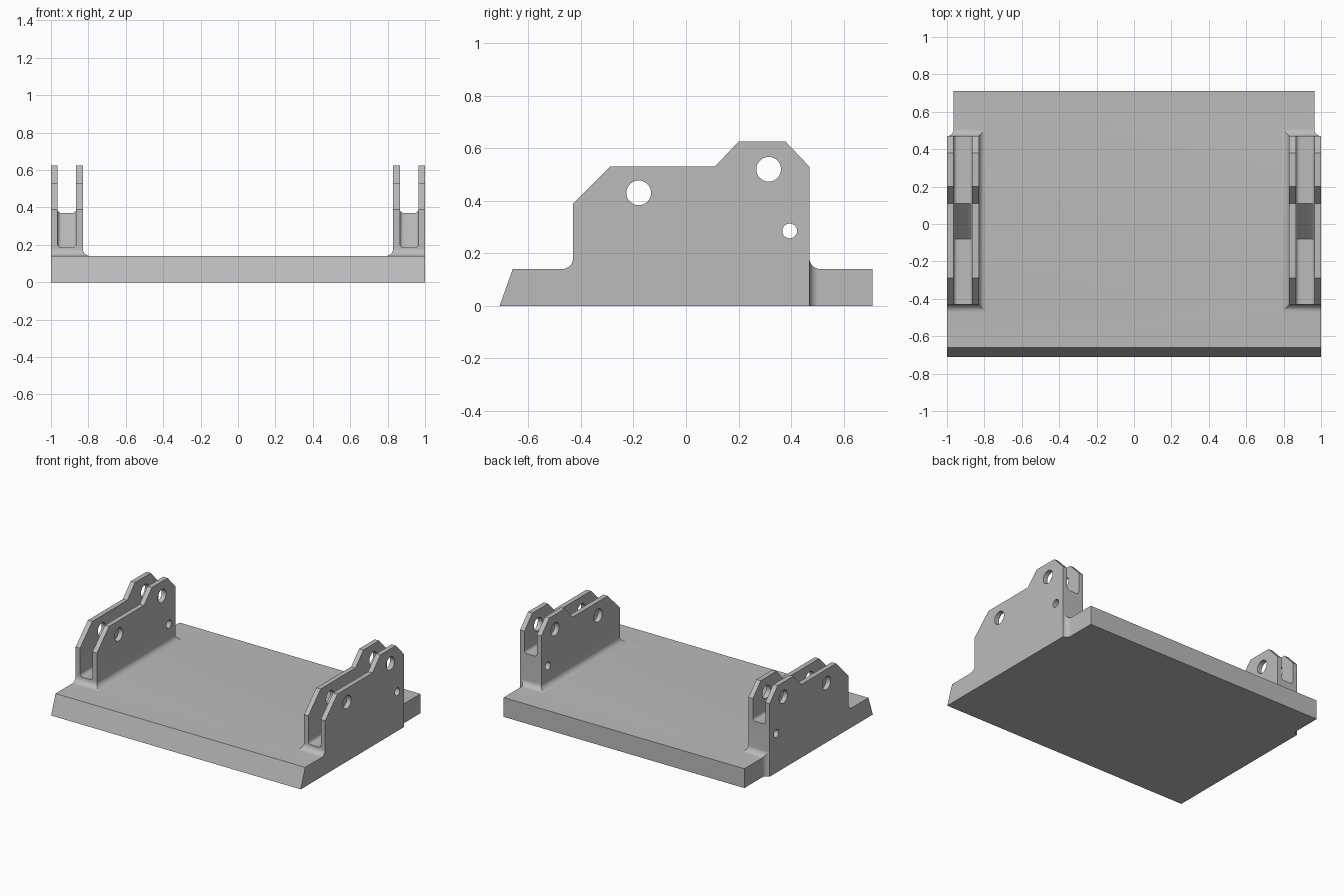
import bpy, bmesh
from math import sin, cos, pi, radians

cube = bpy.data.objects.get("Cube")
if cube:
    bpy.data.objects.remove(cube, do_unlink=True)

# Main dimensions
PLATE_TOP, FILLET, WALL = 0.14, 0.042, 0.035
INNER, OUTER = 0.83, 1.0
FRONT, BACK = -0.43, 0.47
ARC = [i * pi / 20 for i in range(11)]

grey = bpy.data.materials.new("plain grey")
grey.use_nodes = True
grey.diffuse_color = (0.5, 0.5, 0.5, 1)
grey.node_tree.nodes["Principled BSDF"].inputs["Base Color"].default_value = (0.5, 0.5, 0.5, 1)


def loft(name, rings, rounded=0):
    """Closed solid through equal-length rings; can round its underside edges."""
    bm = bmesh.new()
    loops = [[bm.verts.new(p) for p in ring] for ring in rings]
    n = len(loops[0])
    bm.faces.new(loops[0])
    bm.faces.new(loops[-1])
    for a, b in zip(loops, loops[1:]):
        for i in range(n):
            j = (i + 1) % n
            bm.faces.new((a[i], a[j], b[j], b[i]))
    bmesh.ops.recalc_face_normals(bm, faces=bm.faces)
    if rounded:
        edges = [e for e in bm.edges
                 if abs(e.verts[0].co.x - e.verts[1].co.x) < 1e-5
                 and any(f.normal.z < -0.1 for f in e.link_faces)]
        bmesh.ops.bevel(bm, geom=edges, offset=rounded, segments=6,
                        profile=0.5, affect='EDGES')
        bmesh.ops.recalc_face_normals(bm, faces=bm.faces)
    mesh = bpy.data.meshes.new(name)
    bm.to_mesh(mesh)
    bm.free()
    mesh.materials.append(grey)
    obj = bpy.data.objects.new(name, mesh)
    bpy.context.collection.objects.link(obj)
    return obj


def side_prism(name, profile, x0, x1, rounded=0):
    return loft(name, [[(x, y, z) for y, z in profile] for x in (x0, x1)], rounded)


def combine(target, tool, operation):
    """Apply one boolean and discard the tool object."""
    mod = target.modifiers.new(operation, 'BOOLEAN')
    mod.operation, mod.solver, mod.object = operation, 'EXACT', tool
    bpy.context.view_layer.objects.active = target
    bpy.ops.object.modifier_apply(modifier=mod.name)
    bpy.data.objects.remove(tool, do_unlink=True)


# Plate with a sloping front edge
base = side_prism("mounting_base",
                  [(-0.71, 0), (-0.66, PLATE_TOP), (0.71, PLATE_TOP), (0.71, 0)], -1, 1)

cheek = [(FRONT, 0.06), (FRONT, 0.39), (-0.29, 0.53), (0.11, 0.53),
         (0.2, 0.625), (0.38, 0.625), (BACK, 0.53), (BACK, 0.06)]
slot = [(-0.6, 0.185), (-0.08, 0.185), (0.11, 0.37), (0.6, 0.37), (0.6, 0.8), (-0.6, 0.8)]
holes = [(-0.18, 0.43, 0.047), (0.315, 0.52, 0.047), (0.395, 0.285, 0.028)]


def skirt_ring(s, d, z):
    return [(s * x, y, z) for x, y in ((INNER - d, FRONT - d), (OUTER, FRONT - d),
                                       (OUTER, BACK + d), (INNER - d, BACK + d))]


for s in (1, -1):
    # Bracket body and the concave fillet around its foot
    combine(base, side_prism("bracket", cheek, s * INNER, s * OUTER), 'UNION')
    rings = [skirt_ring(s, FILLET, 0.06)]
    rings += [skirt_ring(s, FILLET * (1 - sin(a)), PLATE_TOP + FILLET * (1 - cos(a)))
              for a in ARC]
    combine(base, loft("bracket_fillet", rings), 'UNION')

    # Narrower rear corner with a rounded inside edge
    notch = [(1 - WALL * sin(a), BACK + WALL * (1 - cos(a))) for a in ARC]
    notch += [(1 - WALL, 0.9), (1.1, 0.9), (1.1, BACK)]
    combine(base, loft("corner_cutter", [[(s * x, y, z) for x, y in notch]
                                         for z in (-0.1, 0.4)]), 'DIFFERENCE')

    # Stepped slot between the two cheeks
    combine(base, side_prism("slot_cutter", slot, s * (INNER + WALL),
                             s * (OUTER - WALL), 0.022), 'DIFFERENCE')

    # Pin holes
    for y, z, r in holes:
        circle = [(y + r * cos(i * pi / 20), z + r * sin(i * pi / 20)) for i in range(40)]
        combine(base, side_prism("hole_cutter", circle, s * 0.7, s * 1.1), 'DIFFERENCE')

bpy.ops.object.select_all(action='DESELECT')
base.select_set(True)
bpy.context.view_layer.objects.active = base
bpy.ops.object.shade_smooth_by_angle(angle=radians(25))
